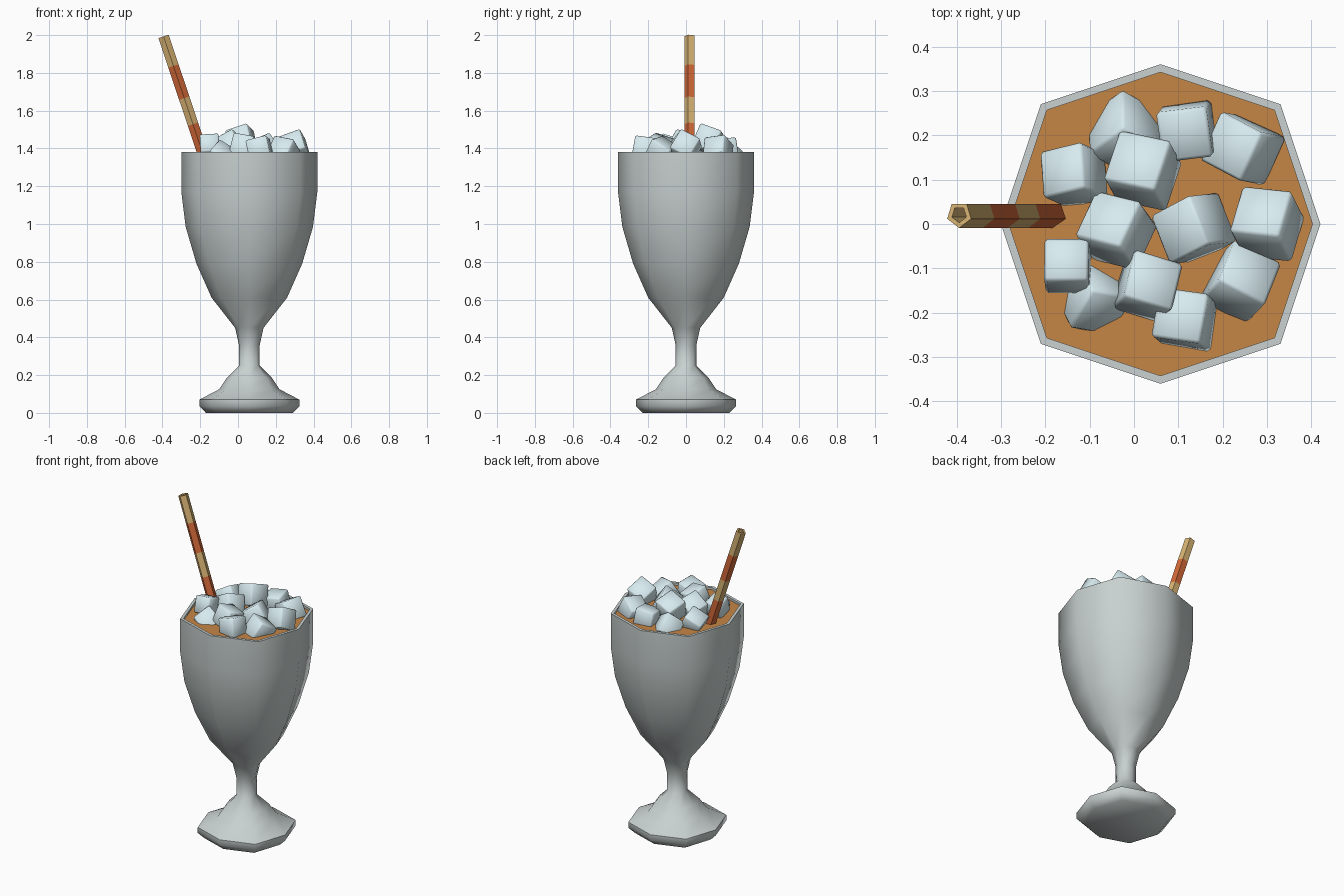
import bpy, bmesh
from math import sin, cos, pi, radians
from mathutils import Matrix, Vector, Euler

if "Cube" in bpy.data.objects:
    bpy.data.objects.remove(bpy.data.objects["Cube"])


def material(name, rgb):
    m = bpy.data.materials.new(name)
    m.diffuse_color = (*rgb, 1)
    m.use_nodes = True
    m.node_tree.nodes["Principled BSDF"].inputs["Base Color"].default_value = m.diffuse_color
    return m


def finish(name, bm, mats=(), smooth=None):
    bmesh.ops.recalc_face_normals(bm, faces=bm.faces)
    me = bpy.data.meshes.new(name)
    bm.to_mesh(me)
    bm.free()
    for m in mats:
        me.materials.append(m)
    ob = bpy.data.objects.new(name, me)
    bpy.context.collection.objects.link(ob)
    if smooth:
        me.shade_smooth()
        me.set_sharp_from_angle(angle=radians(smooth))
    return ob


def loft(bm, profile, outline, closed=False, slots=None):
    """Sweep (radius, z) points around a unit outline; cap the ends unless closed."""
    n = len(outline)
    rings = [[bm.verts.new((r * x, r * y, z)) for x, y in outline] for r, z in profile]
    pairs = list(zip(rings, rings[1:]))
    if closed:
        pairs.append((rings[-1], rings[0]))
    for k, (a, b) in enumerate(pairs):
        for i in range(n):
            j = (i + 1) % n
            f = bm.faces.new((a[i], a[j], b[j], b[i]))
            if slots:
                f.material_index = slots[k]
    if not closed:
        bm.faces.new(rings[0])
        bm.faces.new(rings[-1])


# Squarish octagon: corners sit slightly further out than the axis points
octagon = [(1, 0), (.75, .75), (0, 1), (-.75, .75),
           (-1, 0), (-.75, -.75), (0, -1), (.75, -.75)]
CX = 0.06

glass_mat = material("glass", (.58, .64, .63))
drink_mat = material("iced_drink", (.56, .24, .06))
ice_mat = material("ice", (.68, .83, .87))
tan = material("straw_tan", (.68, .45, .17))
orange = material("straw_orange", (.65, .14, .04))

# Footed glass: outside from the foot up, then down the inside wall
bm = bmesh.new()
loft(bm, [(.23, 0), (.265, .035), (.265, .07), (.16, .125), (.12, .185),
          (.055, .25), (.055, .36), (.075, .45), (.20, .61), (.28, .79),
          (.337, .985), (.36, 1.17), (.36, 1.38),
          (.342, 1.38), (.342, 1.17), (.318, .985), (.26, .79), (.18, .62),
          (.05, .48)], octagon)
finish("glass", bm, [glass_mat], 60).location.x = CX

# Drink filling the bowl
bm = bmesh.new()
loft(bm, [(.05, .481), (.18, .621), (.26, .791), (.318, .986),
          (.342, 1.17), (.342, 1.366)], octagon)
finish("drink", bm, [drink_mat], 60).location.x = CX

# Striped five-sided hollow straw, leaning left
pent = [(cos(-pi / 2 + 2 * pi * i / 5), sin(-pi / 2 + 2 * pi * i / 5)) for i in range(5)]
bm = bmesh.new()
loft(bm, [(.03, 0), (.03, -.165), (.03, -.345), (.03, -.49), (.03, -.9),
          (.018, -.9), (.018, 0)], pent, True, [0, 1, 0, 1, 1, 0, 0])
straw = finish("straw", bm, [tan, orange])
straw.location = (-.394, .021, 1.993)
straw.rotation_euler.y = radians(-18.5)

# Ice cubes: x, y, peak height, edge length, tilt x, tilt y, turn z
cubes = [
    (-.02, .205, 1.46, .12, 40, 30, -30),
    (.12, .21, 1.455, .115, 8, -8, 7),
    (.245, .17, 1.47, .12, 8, -28, -28),
    (-.135, .11, 1.475, .11, -20, -28, 14),
    (.02, .12, 1.53, .125, -20, -18, -12),
    (-.04, -.015, 1.50, .12, -22, -28, -14),
    (.135, -.01, 1.48, .12, -12, -33, 28),
    (.30, 0, 1.50, .12, -28, -20, -6),
    (-.15, -.095, 1.475, .10, -18, -3, 0),
    (-.09, -.165, 1.445, .115, 35, 32, -10),
    (.03, -.14, 1.48, .115, -18, 10, -17),
    (.24, -.13, 1.465, .12, -32, 10, -28),
    (.115, -.215, 1.465, .115, -8, -14, -8),
]
for k, (x, y, top, s, rx, ry, rz) in enumerate(cubes, 1):
    rot = Euler((radians(rx), radians(ry), radians(rz))).to_matrix()
    half = s / 2 * sum(abs(c) for c in rot[2])
    bm = bmesh.new()
    bmesh.ops.create_cube(bm, size=s)
    bmesh.ops.bevel(bm, geom=bm.edges[:], offset=.007, segments=1, affect='EDGES')
    bmesh.ops.transform(bm, matrix=rot.to_4x4(), verts=bm.verts)
    ob = finish(f"ice_cube_{k}", bm, [ice_mat], 50)
    ob.location = (x, y, top - half + .006)
